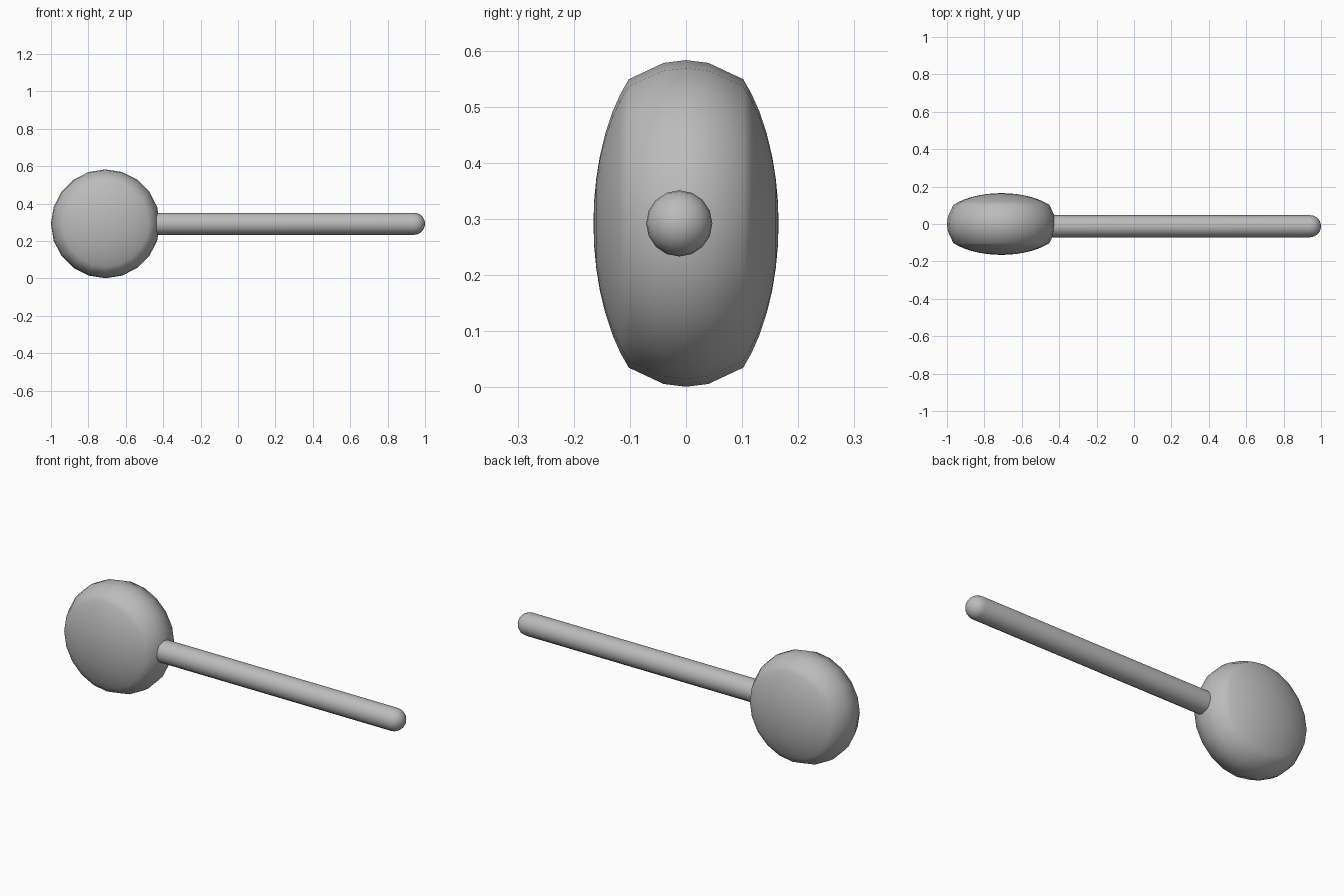
import bpy, bmesh
from math import pi, sin, cos, sqrt
from mathutils import Matrix

cube = bpy.data.objects.get("Cube")
if cube:
    bpy.data.objects.remove(cube, do_unlink=True)

grey = bpy.data.materials.new("plain_grey")
grey.use_nodes = True
GREY = (0.5, 0.5, 0.5, 1)
grey.diffuse_color = GREY
grey.node_tree.nodes["Principled BSDF"].inputs["Base Color"].default_value = GREY


def lathe(name, profile, sides, matrix):
    """Spin (radius, height) points round local z, then place the result."""
    bm = bmesh.new()
    verts = [bm.verts.new((r, 0, h)) for r, h in profile]
    edges = [bm.edges.new(pair) for pair in zip(verts, verts[1:])]
    bmesh.ops.spin(bm, geom=verts + edges, cent=(0, 0, 0), axis=(0, 0, 1),
                   angle=2 * pi, steps=sides, use_duplicate=False)
    bmesh.ops.remove_doubles(bm, verts=bm.verts, dist=0.0005)
    bmesh.ops.recalc_face_normals(bm, faces=bm.faces)
    bm.transform(matrix)
    mesh = bpy.data.meshes.new(name)
    bm.to_mesh(mesh)
    bm.free()
    mesh.materials.append(grey)
    obj = bpy.data.objects.new(name, mesh)
    bpy.context.collection.objects.link(obj)
    bpy.ops.object.select_all(action='DESELECT')
    obj.select_set(True)
    bpy.context.view_layer.objects.active = obj
    bpy.ops.object.shade_smooth_by_angle(angle=pi / 4)
    return obj


# Head: a thick disc with domed faces and a rounded rim
HALF = 0.165
dome = [(r, HALF * sqrt(1 - (r / 0.327) ** 2))
        for r in (0, 0.04, 0.08, 0.12, 0.16, 0.2, 0.23, 0.257)]
side = dome + [(0.286, 0.04)]
head_profile = side + [(0.291, 0)] + [(r, -h) for r, h in reversed(side)]
lathe("head", head_profile, 20,
      Matrix.Translation((-0.709, 0, 0.292)) @ Matrix.Rotation(pi / 2, 4, 'X'))

# Handle: a straight rod with a rounded free end
R = 0.059
START, END = -0.435, 1.0
cap = [(R * cos(i * pi / 12), END - R + R * sin(i * pi / 12)) for i in range(7)]
lathe("handle", [(0, START), (R, START)] + cap, 16,
      Matrix.Translation((0, -0.012, 0.292)) @ Matrix.Rotation(pi / 2, 4, 'Y'))
